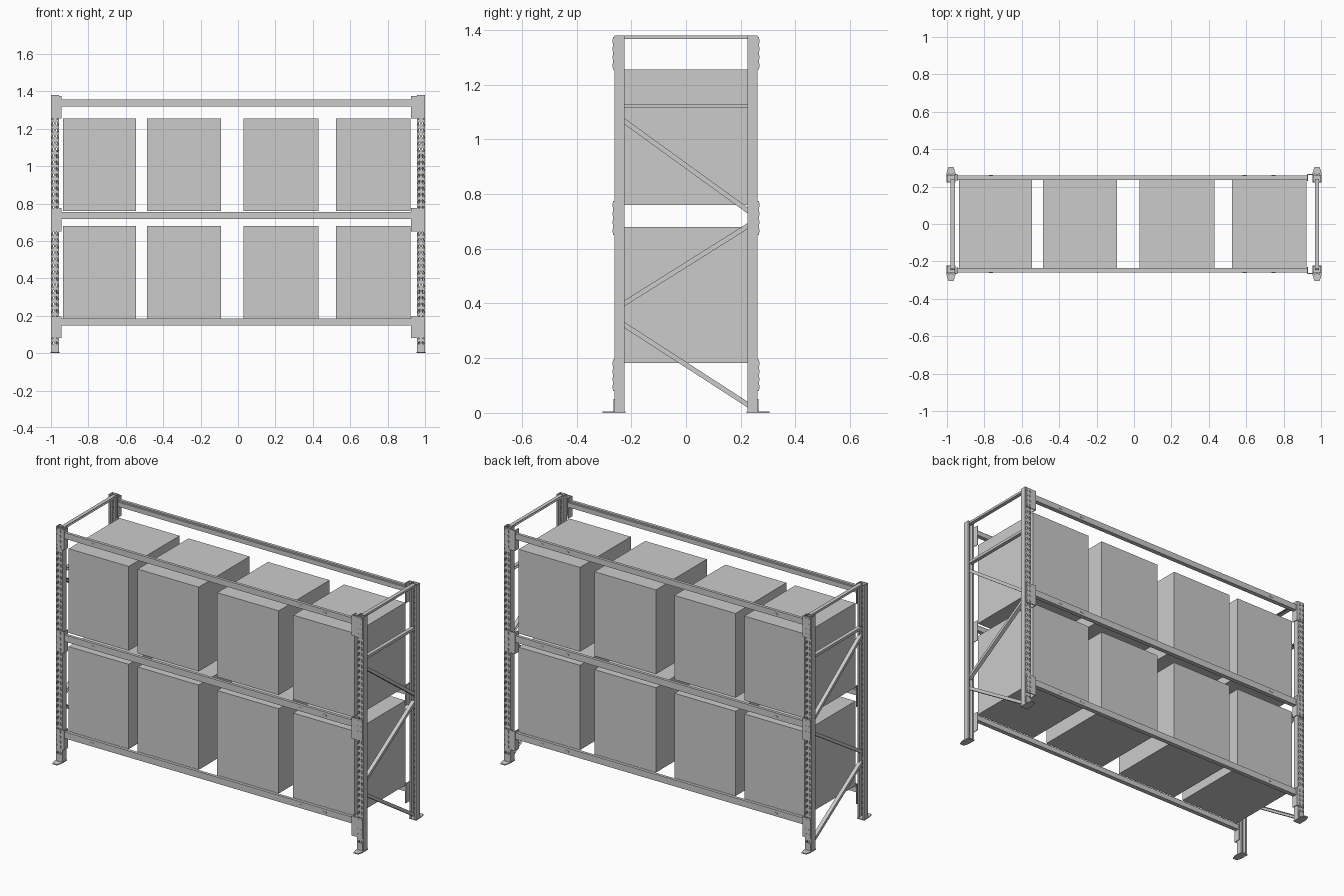
import bpy, bmesh, math
from mathutils import Vector

if "Cube" in bpy.data.objects:
    bpy.data.objects.remove(bpy.data.objects["Cube"])


def finish(name, bm):
    bmesh.ops.remove_doubles(bm, verts=bm.verts, dist=1e-5)
    bmesh.ops.recalc_face_normals(bm, faces=bm.faces)
    me = bpy.data.meshes.new(name)
    bm.to_mesh(me)
    bm.free()
    ob = bpy.data.objects.new(name, me)
    bpy.context.collection.objects.link(ob)
    return ob


def add_box(bm, x, y, z):
    geo = bmesh.ops.create_cube(bm, size=1)
    for v in geo["verts"]:
        v.co = [r[0] + (c + 0.5) * (r[1] - r[0]) for r, c in zip((x, y, z), v.co)]


def box(name, x, y, z):
    bm = bmesh.new()
    add_box(bm, x, y, z)
    return finish(name, bm)


def prism(name, outline, p0, p1, u, v):
    """Sweep a 2D outline, drawn on axes u and v, from p0 to p1."""
    bm = bmesh.new()
    p0, p1, u, v = Vector(p0), Vector(p1), Vector(u), Vector(v)
    a = [bm.verts.new(p0 + u * s + v * t) for s, t in outline]
    b = [bm.verts.new(p1 + u * s + v * t) for s, t in outline]
    bm.faces.new(a)
    bm.faces.new(b)
    for i in range(len(a)):
        j = (i + 1) % len(a)
        bm.faces.new((a[i], a[j], b[j], b[i]))
    return finish(name, bm)


H = 1.38
POST_W, POST_Y, POST_IN = 0.043, 0.262, 0.225
T = 0.003
BEAMS = [(0.147, 0.185, 0.08, 0.195), (0.716, 0.755, 0.65, 0.775),
         (1.32, 1.355, 1.255, 1.375)]   # beam bottom, top, bracket bottom, top


# Perforated post face: two columns of slanted slots
def post_face(name, x0, y):
    bm = bmesh.new()
    rows = 40
    dz, hw = H / rows, POST_W / 2
    ring = [(-1, -1), (0, -1), (1, -1), (1, 0), (1, 1), (0, 1), (-1, 1), (-1, 0)]
    for col, slant in ((0, 1), (1, -1)):
        for r in range(rows):
            cx, cz = x0 + hw * (col + 0.5), dz * (r + 0.5)
            outer, inner = [], []
            for a, b in ring:
                outer.append(bm.verts.new((cx + a * hw / 2, y, cz + b * dz / 2)))
                k = 0.75 if a and b else 1
                inner.append(bm.verts.new((cx + a * k * 0.0045 + slant * b * 0.002,
                                           y, cz + b * k * 0.0105)))
            for i in range(8):
                j = (i + 1) % 8
                bm.faces.new((outer[i], outer[j], inner[j], inner[i]))
    ob = finish(name, bm)
    m = ob.modifiers.new("sheet", "SOLIDIFY")
    m.thickness, m.offset = T, 0


for side, sx in (("left", -1), ("right", 1)):
    for end, sy in (("front", -1), ("back", 1)):
        tag = side + "_" + end
        x0 = -1.0 if sx < 0 else 1.0 - POST_W
        post_face("post_face_" + tag, x0, sy * (POST_Y - T / 2))
        # Post side walls with inward lips
        d, lip = POST_Y - POST_IN, 0.011
        wall = [(0, 0), (T, 0), (T, d - T), (lip, d - T), (lip, d), (0, d)]
        for n, ox, ux in (("a", x0, 1), ("b", x0 + POST_W, -1)):
            prism("post_wall_%s_%s" % (tag, n), wall, (ox, sy * POST_Y, 0),
                  (ox, sy * POST_Y, H), (ux, 0, 0), (0, -sy, 0))
        # Tapered foot plate and its upright tab
        cx = x0 + POST_W / 2
        foot = [(-0.023, 0.222), (0.023, 0.222), (0.023, 0.275), (0.014, 0.305),
                (-0.014, 0.305), (-0.023, 0.275)]
        prism("foot_plate_" + tag, foot, (cx, 0, 0), (cx, 0, 0.005),
              (1, 0, 0), (0, sy, 0))
        box("foot_tab_" + tag, (cx - 0.016, cx + 0.016),
            sorted((sy * 0.262, sy * 0.265)), (0, 0.05))
        # Angle brackets hooked on the posts
        for i, (_, _, z0, z1) in enumerate(BEAMS):
            bm = bmesh.new()
            if sx < 0:
                xp, xs = (-0.996, -0.944), (-0.957, -0.944)
            else:
                xp, xs = (0.926, 0.995), (0.926, 0.957)
            add_box(bm, xp, sorted((sy * 0.262, sy * 0.267)), (z0, z1))
            xi = (xs[1] - 0.004, xs[1]) if sx < 0 else (xs[0], xs[0] + 0.004)
            add_box(bm, xi, sorted((sy * 0.23, sy * 0.264)), (z0, z1))
            # Hook studs on the bracket face
            for k in range(4):
                zc = z0 + (z1 - z0) * (k + 0.5) / 4
                for dx in (-0.011, 0.011):
                    add_box(bm, (cx + dx - 0.004, cx + dx + 0.004),
                            sorted((sy * 0.266, sy * 0.2695)), (zc - 0.007, zc + 0.007))
            finish("bracket_%s_%d" % (tag, i), bm)

    # End frame braces: open channels in a zigzag plus two level rails
    bx = -0.969 if sx < 0 else 0.978
    runs = [((-0.23, 1.122), (0.23, 1.122), 0.016), ((-0.24, 1.373), (0.24, 1.373), 0.013),
            ((-0.24, 1.077), (0.235, 0.733), 0.018), ((-0.24, 0.391), (0.235, 0.689), 0.018),
            ((-0.24, 0.331), (0.235, 0.024), 0.018)]
    for i, (a, b, w) in enumerate(runs):
        h, g, t = w / 2, 0.011, 0.0025
        channel = [(-g, -h), (g, -h), (g, -h + t), (-g + t, -h + t),
                   (-g + t, h - t), (g, h - t), (g, h), (-g, h)]
        p0, p1 = Vector((bx, *a)), Vector((bx, *b))
        up = (p1 - p0).normalized().cross(Vector((sx, 0, 0)))
        prism("brace_%s_%d" % (side, i), channel, p0, p1, (-sx, 0, 0), up)

# Long beams with a stepped inner ledge and small studs
for end, sy in (("front", -1), ("back", 1)):
    for i, (z0, z1, _, _) in enumerate(BEAMS):
        h = z1 - z0
        step = [(0.234, 0), (0.26, 0), (0.26, h), (0.243, h), (0.243, h - 0.008),
                (0.234, h - 0.008)]
        prism("beam_%s_%d" % (end, i), step, (-0.945, 0, z0), (0.927, 0, z0),
              (0, sy, 0), (0, 0, 1))
        bm = bmesh.new()
        for x in (-0.765, 0.59, 0.745):
            zc = z0 + h * 0.5
            add_box(bm, (x - 0.011, x + 0.011), sorted((sy * 0.259, sy * 0.2615)),
                    (zc - 0.004, zc + 0.004))
        finish("beam_studs_%s_%d" % (end, i), bm)

# Stored boxes
for row, (z0, z1) in enumerate(((0.182, 0.68), (0.76, 1.255))):
    for col, (x0, x1) in enumerate(((-0.935, -0.545), (-0.487, -0.09),
                                    (0.03, 0.43), (0.524, 0.922))):
        box("stored_box_%d_%d" % (row, col), (x0, x1), (-0.236, 0.236), (z0, z1))
